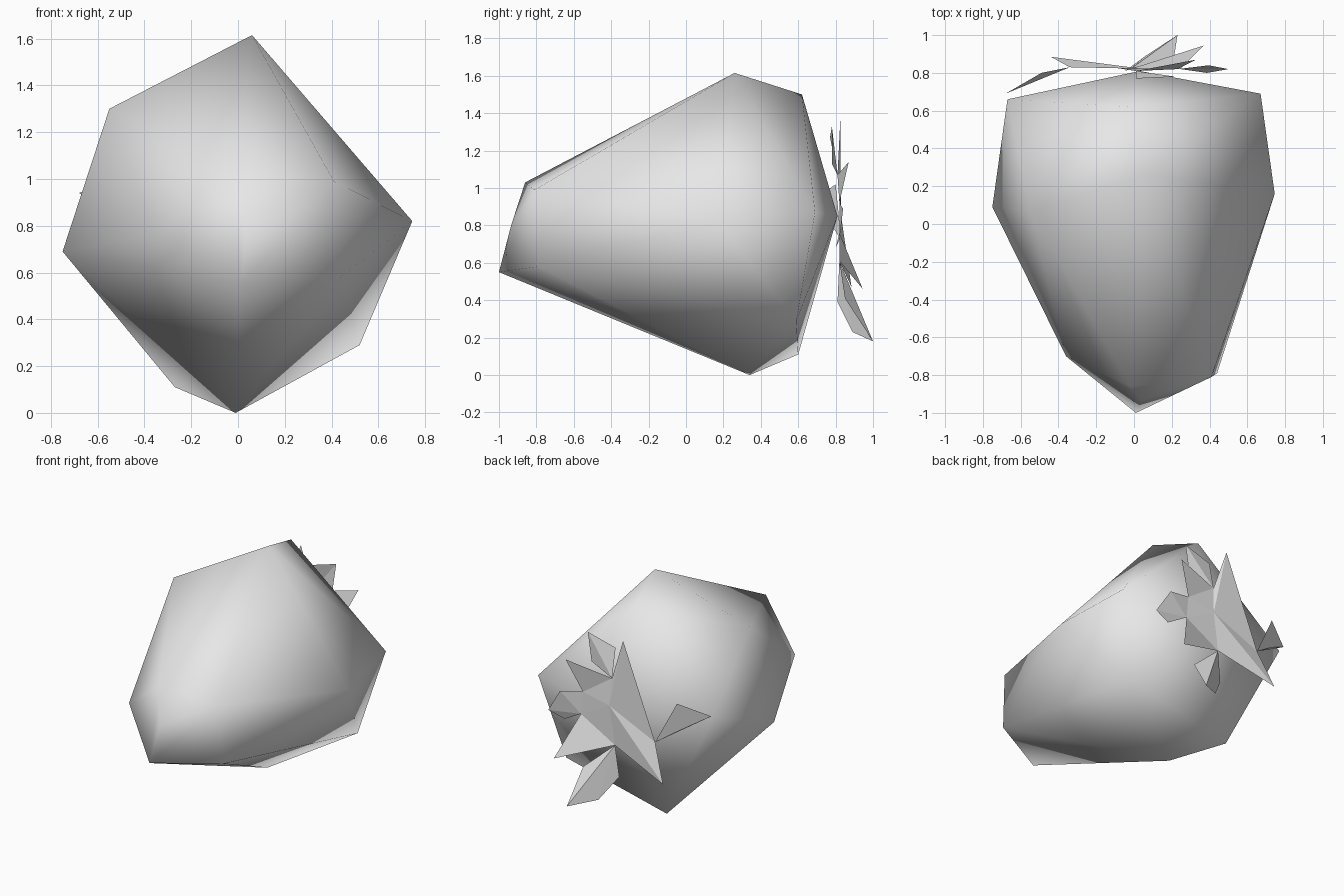
import bpy, bmesh

cube = bpy.data.objects.get("Cube")
if cube:
    bpy.data.objects.remove(cube, do_unlink=True)

grey = bpy.data.materials.new("plain grey")
grey.use_nodes = True
GREY = (0.8, 0.8, 0.8, 1)
grey.diffuse_color = GREY
grey.node_tree.nodes["Principled BSDF"].inputs["Base Color"].default_value = GREY


def make_object(name, bm, smooth):
    mesh = bpy.data.meshes.new(name)
    for f in bm.faces:
        f.smooth = smooth
    bm.to_mesh(mesh)
    bm.free()
    mesh.materials.append(grey)
    ob = bpy.data.objects.new(name, mesh)
    bpy.context.collection.objects.link(ob)
    return ob


# Fruit body: uneven rings from the blunt tip (-y) to the wide shoulder (+y)
tip_ring = [(0.01, -1.0, 0.55), (-0.36, -0.70, 0.76), (-0.02, -0.86, 1.03),
            (0.41, -0.81, 0.99), (0.44, -0.79, 0.58)]
belly_ring = [(0.06, 0.26, 1.615), (-0.55, 0.07, 1.30), (-0.75, 0.09, 0.69),
              (-0.01, 0.34, 0.0), (0.745, 0.16, 0.82)]
shoulder_ring = [(-0.02, 0.62, 1.50), (-0.67, 0.66, 0.92), (-0.27, 0.60, 0.11),
                 (0.52, 0.59, 0.29), (0.67, 0.69, 0.87)]
caps = [(0.04, -0.935, 0.80), (0.03, 0.81, 0.85)]

bm = bmesh.new()
for co in tip_ring + belly_ring + shoulder_ring + caps:
    bm.verts.new(co)
res = bmesh.ops.convex_hull(bm, input=bm.verts[:])
loose = [v for v in bm.verts if not v.link_faces]
bmesh.ops.delete(bm, geom=loose, context='VERTS')
bmesh.ops.recalc_face_normals(bm, faces=bm.faces[:])
make_object("fruit_body", bm, True)


# Leaf crown: each leaf is a fan of flat triangles around its first point
def leaf(name, points):
    bm = bmesh.new()
    vs = [bm.verts.new(p) for p in points]
    for a, b in zip(vs[1:], vs[2:]):
        f = bm.faces.new((vs[0], a, b))
        f.normal_update()
        if f.normal.y < 0:
            f.normal_flip()
    make_object(name, bm, False)


hub = (0.02, 0.825, 0.88)
top_notch = (0.01, 0.81, 1.07)
upper_notch = (0.23, 0.82, 0.92)
lower_notch = (0.245, 0.82, 0.76)
bottom_notch = (-0.02, 0.82, 0.61)
side_notch = (-0.34, 0.83, 0.72)

# centre disc
leaf("crown_centre", [hub, top_notch, upper_notch, lower_notch, bottom_notch])
# tall spike and long lower spike sharing one side edge
leaf("spike_leaf", [hub, top_notch, (-0.087, 0.825, 1.365), side_notch,
                    (-0.44, 0.885, 0.47), bottom_notch])
# folded upright leaf
leaf("top_leaf", [top_notch, (0.01, 0.77, 1.27), (0.22, 0.78, 1.33),
                  (0.19, 0.78, 1.13)])
# short leaves on the +x side
leaf("upper_leaf", [upper_notch, top_notch, (0.33, 0.87, 1.14)])
leaf("side_leaf", [lower_notch, upper_notch, (0.395, 0.84, 0.89),
                   (0.50, 0.82, 0.72), (0.386, 0.80, 0.68)])
leaf("lower_leaf", [bottom_notch, lower_notch, (0.37, 0.945, 0.46)])
# hanging leaf curling away from the fruit
leaf("hanging_leaf", [bottom_notch, (0.207, 0.85, 0.41), (0.23, 1.0, 0.18),
                      (0.061, 0.89, 0.23), (-0.047, 0.81, 0.39)])
# leaf reaching out on the -x side
leaf("far_leaf", [side_notch, (-0.49, 0.80, 1.02), (-0.68, 0.69, 0.94),
                  (-0.50, 0.79, 0.83)])
